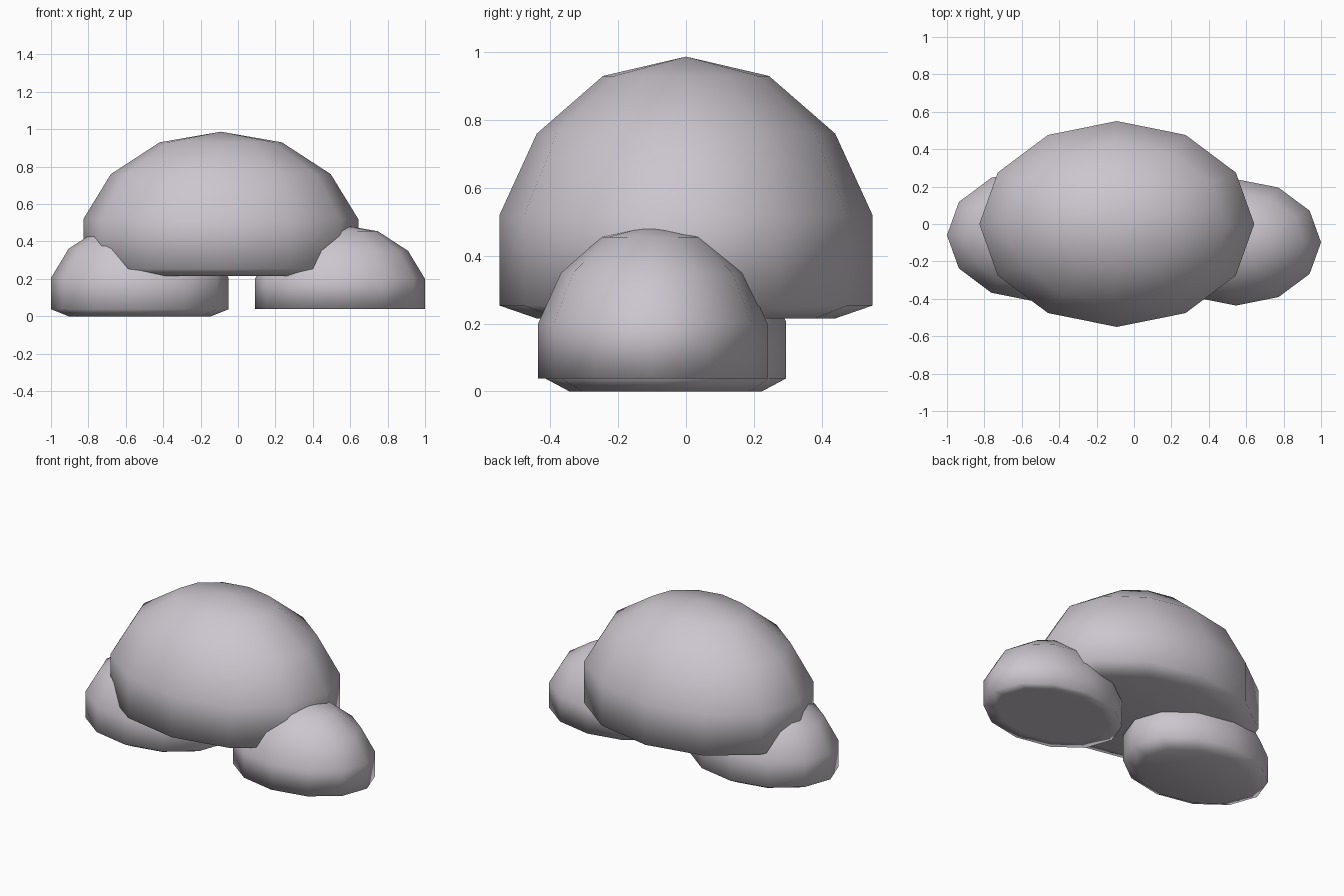
import bpy, bmesh, math

if "Cube" in bpy.data.objects:
    bpy.data.objects.remove(bpy.data.objects["Cube"])

SIDES = 12
mat = bpy.data.materials.new("pale grey")
mat.diffuse_color = (0.60, 0.565, 0.615, 1)
mat.use_nodes = True
mat.node_tree.nodes["Principled BSDF"].inputs["Base Color"].default_value = mat.diffuse_color


def puff(name, centre, radii, rings, apex):
    """Elliptical dome: rings are (radius ratio, z) from the base up, closed by an apex."""
    bm = bmesh.new()
    loops = []
    for ratio, z in rings:
        loops.append([bm.verts.new((
            centre[0] + radii[0] * ratio * math.cos(2 * math.pi * i / SIDES),
            centre[1] + radii[1] * ratio * math.sin(2 * math.pi * i / SIDES),
            z)) for i in range(SIDES)])
    bm.faces.new(list(reversed(loops[0])))
    for a, b in zip(loops, loops[1:]):
        for i in range(SIDES):
            j = (i + 1) % SIDES
            bm.faces.new((a[i], a[j], b[j], b[i]))
    top = bm.verts.new((centre[0], centre[1], apex))
    for i in range(SIDES):
        bm.faces.new((loops[-1][i], loops[-1][(i + 1) % SIDES], top))
    for f in bm.faces:
        f.smooth = True
    bmesh.ops.recalc_face_normals(bm, faces=bm.faces)
    me = bpy.data.meshes.new(name)
    bm.to_mesh(me)
    bm.free()
    me.materials.append(mat)
    ob = bpy.data.objects.new(name, me)
    bpy.context.collection.objects.link(ob)
    return ob


# Large central dome
puff("main_puff", (-0.092, 0), (0.735, 0.55),
     [(0.8, 0.215), (1, 0.253), (1, 0.52), (0.8, 0.76), (0.445, 0.93)], 0.987)

# Left dome with chamfered base
puff("left_puff", (-0.525, -0.06), (0.475, 0.355),
     [(0.8, 0.0), (1, 0.038), (1, 0.205), (0.8, 0.362), (0.445, 0.47)], 0.508)

# Right dome with flat base
puff("right_puff", (0.545, -0.098), (0.455, 0.338),
     [(0.8, 0.038), (1, 0.038), (1, 0.2), (0.8, 0.35), (0.445, 0.455)], 0.49)
